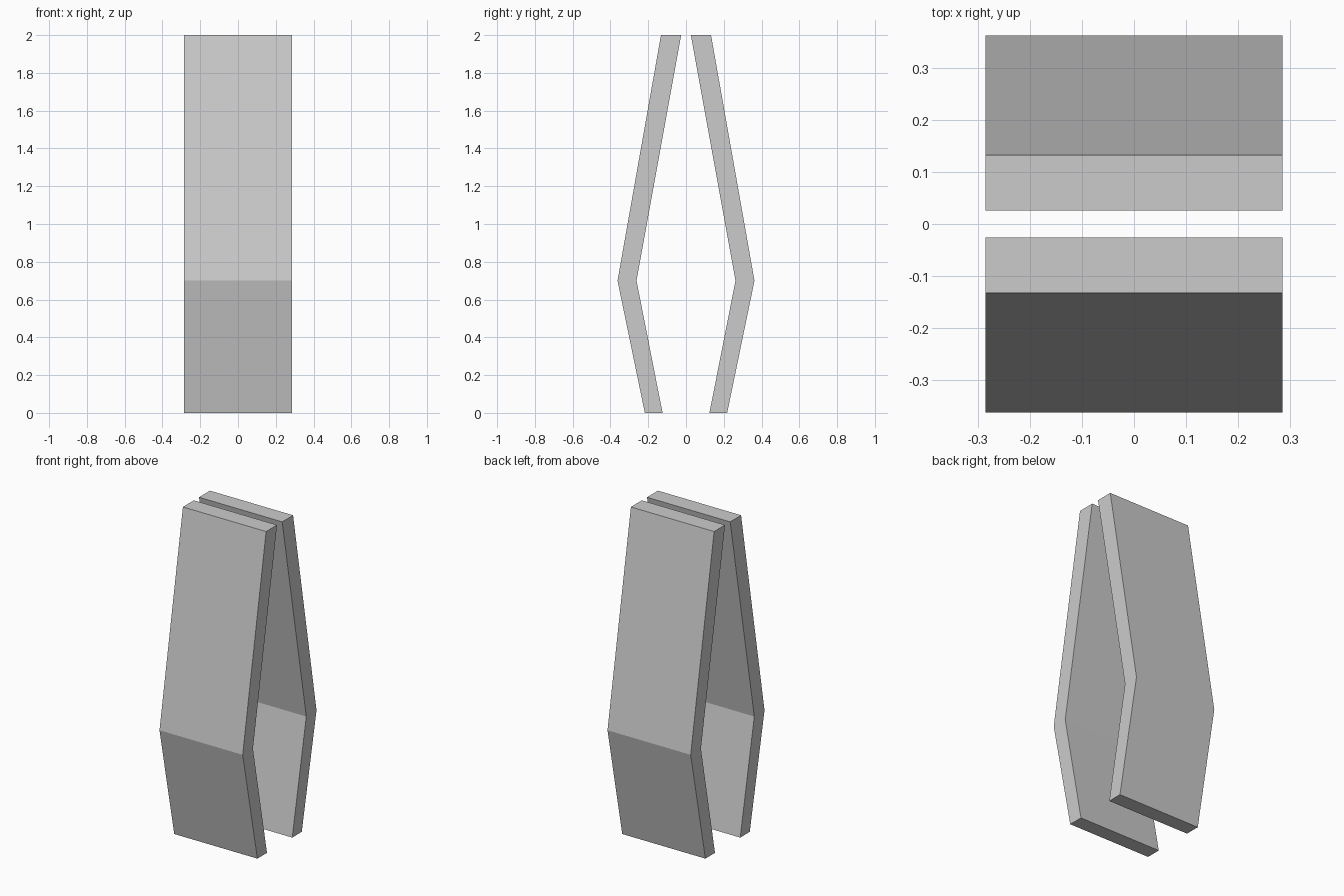
import bpy
import bmesh

if "Cube" in bpy.data.objects:
    bpy.data.objects.remove(bpy.data.objects["Cube"])

HALF_WIDTH = 0.286
# Bent panel: (outer y, inner y, z) at the foot, knee and top
LEVELS = [(0.218, 0.124, 0.0), (0.3625, 0.262, 0.70), (0.1325, 0.0255, 2.0)]


def bent_panel(name, side):
    """Extrude the bent side profile across the width."""
    profile = [(o * side, z) for o, i, z in LEVELS]
    profile += [(i * side, z) for o, i, z in reversed(LEVELS)]
    bm = bmesh.new()
    face = bm.faces.new([bm.verts.new((-HALF_WIDTH, y, z)) for y, z in profile])
    ext = bmesh.ops.extrude_face_region(bm, geom=[face], use_keep_orig=True)
    verts = [g for g in ext["geom"] if isinstance(g, bmesh.types.BMVert)]
    bmesh.ops.translate(bm, verts=verts, vec=(2 * HALF_WIDTH, 0, 0))
    bmesh.ops.recalc_face_normals(bm, faces=bm.faces)
    # Split the concave side caps at the knee
    bmesh.ops.connect_verts_concave(bm, faces=bm.faces)
    mesh = bpy.data.meshes.new(name)
    bm.to_mesh(mesh)
    bm.free()
    bpy.context.collection.objects.link(bpy.data.objects.new(name, mesh))


# Two mirrored panels with a gap between them
bent_panel("front_panel", -1)
bent_panel("back_panel", 1)
